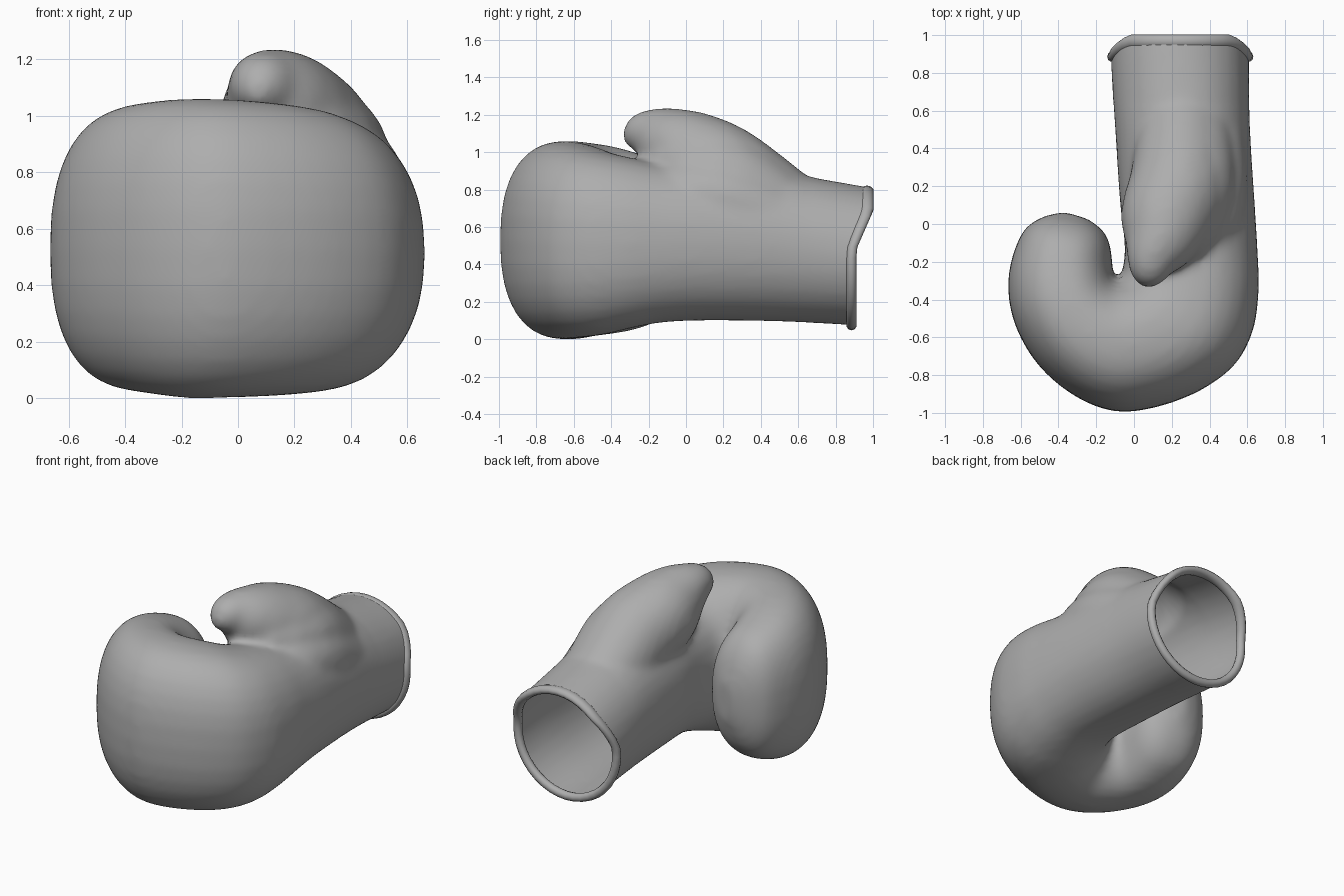
import bpy, bmesh, math
from mathutils import Vector, Matrix

if "Cube" in bpy.data.objects:
    bpy.data.objects.remove(bpy.data.objects["Cube"])


def spline(keys, steps):
    """Catmull-Rom interpolation of tuples."""
    k = [Vector(v) for v in keys]
    k = [k[0] * 2 - k[1]] + k + [k[-1] * 2 - k[-2]]
    out = []
    for i in range(1, len(k) - 2):
        a, b, c, d = k[i - 1:i + 3]
        for s in range(steps):
            t = s / steps
            out.append(0.5 * (2 * b + (c - a) * t + (2 * a - 5 * b + 4 * c - d) * t * t
                              + (3 * b - a - 3 * c + d) * t ** 3))
    return out + [k[-2]]


def spow(v, p):
    return math.copysign(abs(v) ** p, v)


def slant(v):
    """Cuff mouth leans back at the top."""
    if v.y > 0.65 and v.z > 0.48:
        v.y += min((v.z - 0.48) * 0.42, 0.088) * (v.y - 0.65) / 0.25


# Hand: section keys = palm-side x,y / outer x,y / bottom z, top z
sections = [
    (-.12, .95, .61, .95, .07, .80), (-.12, .80, .61, .80, .08, .835),
    (-.10, .50, .615, .50, .095, .90), (-.075, .12, .64, .10, .10, .93),
    (-.05, -.10, .655, -.15, .09, .94), (-.055, -.22, .66, -.36, .06, .97),
    (-.07, -.265, .625, -.58, .03, 1.0), (-.08, -.28, .51, -.77, .015, 1.03),
    (-.09, -.287, .27, -.92, .005, 1.05), (-.095, -.29, -.04, -.995, 0, 1.06),
    (-.10, -.287, -.28, -.93, 0, 1.06), (-.105, -.28, -.50, -.755, .015, 1.05),
    (-.11, -.26, -.635, -.52, .03, 1.03), (-.115, -.21, -.665, -.28, .06, .99),
    (-.125, -.12, -.60, -.06, .13, .92), (-.16, -.04, -.50, .03, .24, .81),
    (-.24, .025, -.37, .065, .40, .65)]
SIDES = 32
bm = bmesh.new()
rings = []
A = spline([s[:3] for s in sections], 4)
B = spline([s[3:] for s in sections], 4)
for i, (a, b) in enumerate(zip(A, B)):
    p, q = Vector((a[0], a[1])), Vector((a[2], b[0]))
    lo, hi = b[1], b[2]
    e = 2 / (2.0 + 0.4 * min(1, i / 24))
    ring = []
    for j in range(SIDES):
        t = 2 * math.pi * j / SIDES
        xy = p.lerp(q, 0.5 - 0.5 * spow(math.cos(t), e))
        z = (lo + hi) / 2 + (hi - lo) / 2 * spow(math.sin(t), e)
        ring.append(bm.verts.new((xy.x, xy.y, z)))
    rings.append(ring)
for r0, r1 in zip(rings, rings[1:]):
    for j in range(SIDES):
        k = (j + 1) % SIDES
        bm.faces.new((r0[j], r0[k], r1[k], r1[j]))
bm.faces.new(rings[0])
bm.faces.new(rings[-1])
bmesh.ops.recalc_face_normals(bm, faces=bm.faces)

# Thumb and its sloping shoulder: chains of spheres x, y, z, radius, fused below
thumb = [(.25, .62, .60, .23), (.25, .40, .755, .25), (.235, .20, .885, .265),
         (.18, .05, .965, .25), (.15, -.06, 1.035, .20), (.105, -.15, 1.09, .145),
         (.085, -.22, 1.105, .112), (.075, -.265, 1.09, .075)]
shoulder = [(.30, .50, .67, .23), (.30, .25, .84, .24), (.28, .08, .875, .225),
            (.25, -.03, .92, .18)]
side = [(.38, .55, .60, .20), (.385, .25, .73, .215), (.375, .08, .76, .21),
        (.36, 0, .78, .19)]
for chain in (thumb, shoulder, side):
    for x, y, z, r in spline(chain, 6):
        bmesh.ops.create_icosphere(bm, subdivisions=3, radius=r,
                                   matrix=Matrix.Translation((x, y, z)))

mesh = bpy.data.meshes.new("glove_hand")
bm.to_mesh(mesh)
bm.free()
hand = bpy.data.objects.new("glove_hand", mesh)
bpy.context.collection.objects.link(hand)
bpy.context.view_layer.objects.active = hand
hand.select_set(True)
m = hand.modifiers.new("fuse", 'REMESH')
m.mode = 'VOXEL'
m.voxel_size = 0.022
m = hand.modifiers.new("soften", 'SMOOTH')
m.factor = 0.5
m.iterations = 12
for name in ("fuse", "soften"):
    bpy.ops.object.modifier_apply(modifier=name)

# Open the cuff and lean its mouth
bm = bmesh.new()
bm.from_mesh(mesh)
bmesh.ops.bisect_plane(bm, geom=bm.verts[:] + bm.edges[:] + bm.faces[:], dist=1e-5,
                       plane_co=(0, .885, 0), plane_no=(0, 1, 0), clear_outer=True)
for v in bm.verts:
    slant(v.co)
bm.to_mesh(mesh)
bm.free()
mesh.shade_smooth()

# Rolled cuff lip
bpy.ops.mesh.primitive_torus_add(major_segments=40, minor_segments=10,
                                 major_radius=.36, minor_radius=.027)
lip = bpy.context.object
lip.name = "cuff_lip"
place = Matrix.Translation((.245, .885, .435)) @ Matrix.Rotation(math.pi / 2, 4, 'X')
lip.data.transform(place)
for v in lip.data.vertices:
    slant(v.co)
lip.data.shade_smooth()

# Dark grey leather
grey = bpy.data.materials.new("grey_leather")
grey.diffuse_color = (.42, .42, .42, 1)
grey.use_nodes = True
grey.node_tree.nodes["Principled BSDF"].inputs["Base Color"].default_value = grey.diffuse_color
for ob in (hand, lip):
    ob.data.materials.clear()
    ob.data.materials.append(grey)
